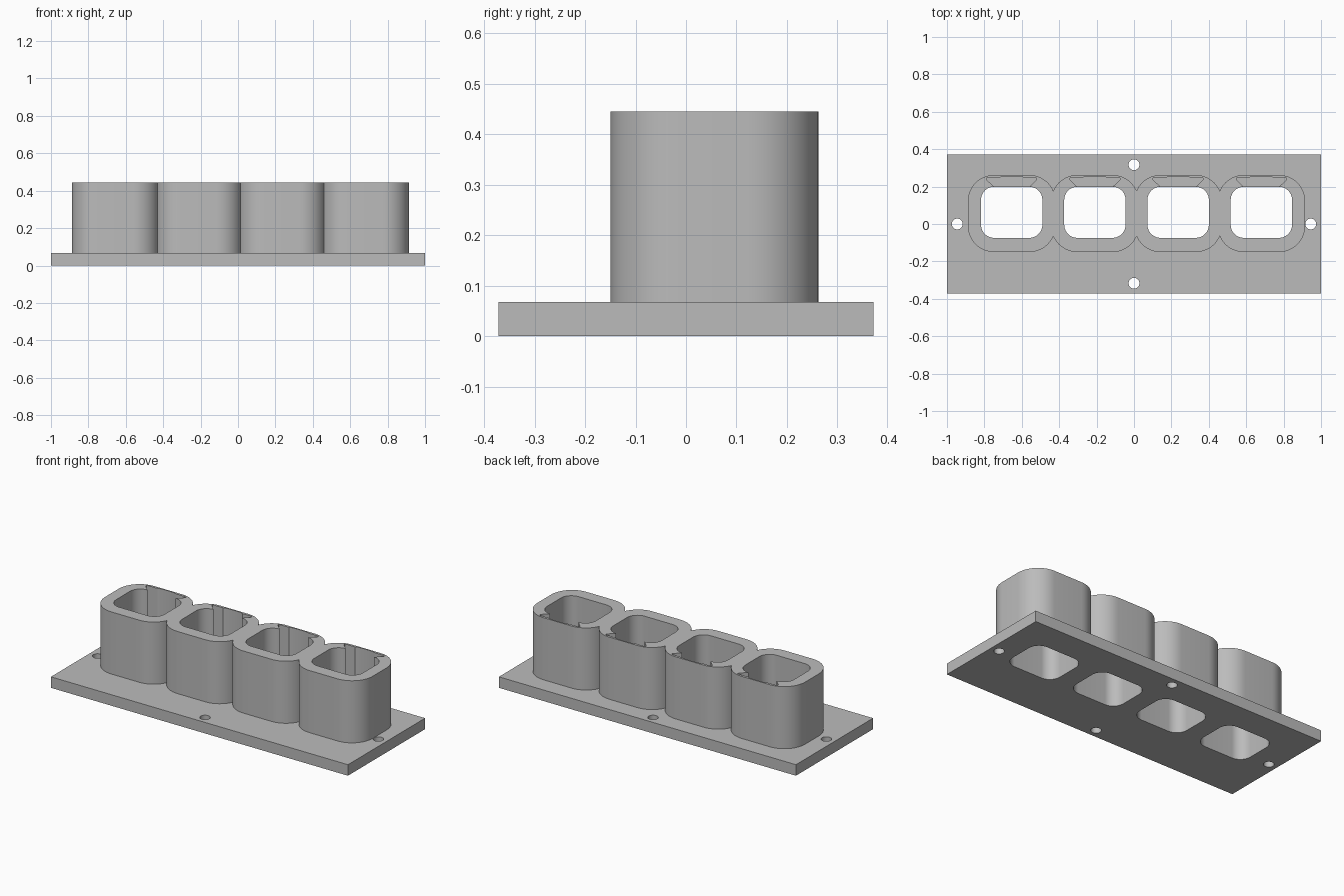
import bpy
import bmesh
import math

if "Cube" in bpy.data.objects:
    bpy.data.objects.remove(bpy.data.objects["Cube"], do_unlink=True)

grey = bpy.data.materials.new("plain grey")
grey.use_nodes = True
colour = (0.5, 0.5, 0.5, 1)
grey.diffuse_color = colour
grey.node_tree.nodes["Principled BSDF"].inputs["Base Color"].default_value = colour


def prism(name, outline, z0, z1):
    """Extrude a counter-clockwise outline from z0 to z1."""
    bm = bmesh.new()
    bottom = bm.faces.new([bm.verts.new((x, y, z0)) for x, y in outline])
    top = bmesh.ops.extrude_face_region(bm, geom=[bottom])["geom"]
    for v in top:
        if isinstance(v, bmesh.types.BMVert):
            v.co.z = z1
    bmesh.ops.recalc_face_normals(bm, faces=bm.faces)
    mesh = bpy.data.meshes.new(name)
    bm.to_mesh(mesh)
    bm.free()
    mesh.materials.append(grey)
    obj = bpy.data.objects.new(name, mesh)
    bpy.context.collection.objects.link(obj)
    return obj


def rounded(cx, cy, hx, hy, r, steps=14):
    points = []
    for i, (sx, sy) in enumerate([(1, 1), (-1, 1), (-1, -1), (1, -1)]):
        for k in range(steps + 1):
            a = math.pi / 2 * (i + k / steps)
            points.append((cx + sx * (hx - r) + r * math.cos(a),
                           cy + sy * (hy - r) + r * math.sin(a)))
    return points


def circle(cx, cy, r, n=32):
    return [(cx + r * math.cos(math.tau * k / n), cy + r * math.sin(math.tau * k / n))
            for k in range(n)]


def slot(cx):
    """Dovetail groove with a shallow bowed relief in its back wall."""
    right = [(0.094, 0.18), (0.094, 0.198), (0.134, 0.237), (0.134, 0.247)]
    bow = [(0.065 * math.cos(math.pi * k / 12), 0.247 + 0.008 * math.sin(math.pi * k / 12))
           for k in range(13)]
    left = [(-x, y) for x, y in reversed(right)]
    return [(cx + x, y) for x, y in right + bow + left]


def combine(body, tool, operation):
    mod = body.modifiers.new(operation, 'BOOLEAN')
    mod.operation = operation
    mod.solver = 'EXACT'
    mod.object = tool
    bpy.context.view_layer.objects.active = body
    bpy.ops.object.modifier_apply(modifier=mod.name)
    bpy.data.objects.remove(tool, do_unlink=True)


BASE_TOP, RIM, MID_Y = 0.067, 0.445, 0.056
centres = [0.0135 + 0.445 * (i - 1.5) for i in range(4)]

# Base plate with four fused cups
holder = prism("cup_holder", [(-1, -0.371), (1, -0.371), (1, 0.371), (-1, 0.371)], 0, BASE_TOP)
for cx in centres:
    combine(holder, prism("cup", rounded(cx, MID_Y, 0.234, 0.206, 0.14), 0.03, RIM), 'UNION')

# Through openings and rear dovetail slots
for cx in centres:
    combine(holder, prism("opening", rounded(cx, 0.0625, 0.164, 0.1365, 0.07), -0.1, 0.6), 'DIFFERENCE')
    combine(holder, prism("slot", slot(cx), BASE_TOP, 0.6), 'DIFFERENCE')

# Screw holes in the plate
for x, y in [(-0.945, 0), (0.945, 0), (0, -0.317), (0, 0.317)]:
    combine(holder, prism("screw_hole", circle(x, y, 0.029), -0.1, 0.2), 'DIFFERENCE')

bpy.ops.object.select_all(action='DESELECT')
holder.select_set(True)
bpy.context.view_layer.objects.active = holder
bpy.ops.object.shade_smooth_by_angle(angle=math.radians(30))
